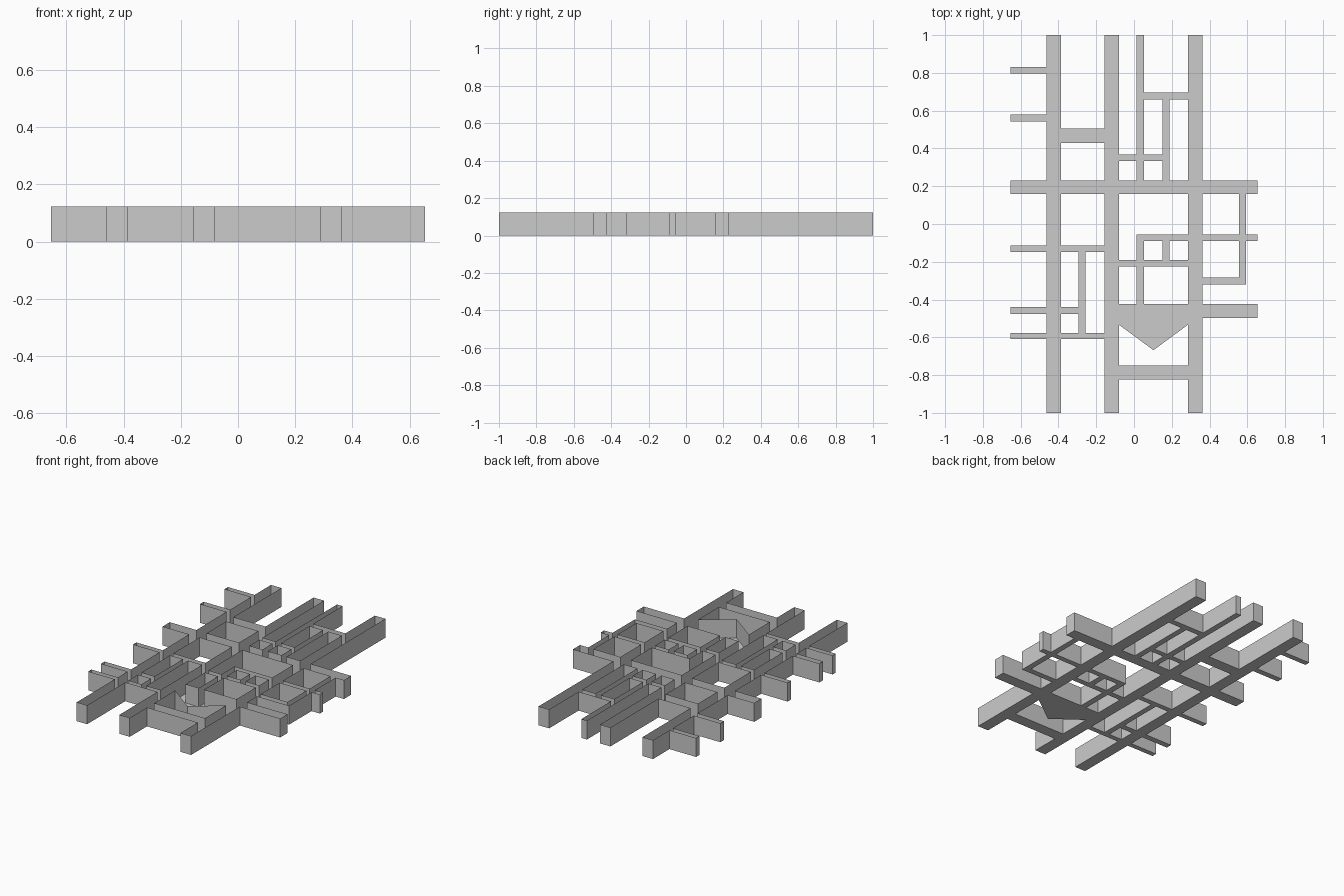
import bpy, bmesh

if "Cube" in bpy.data.objects:
    bpy.data.objects.remove(bpy.data.objects["Cube"])

H = 0.123                       # wall height
END = 0.653                     # outer end of the side streets
L0, L1 = -0.462, -0.387         # left avenue
M0, M1 = -0.155, -0.080         # middle avenue
R0, R1 = 0.286, 0.362           # right avenue
N0, N1 = 0.014, 0.053           # narrow lane
P0, P1 = 0.151, 0.188           # short lane
ARROW_SIDE, ARROW_TIP = -0.533, -0.668

# every street as x0, x1, y0, y1
streets = [
    (L0, L1, -1, 1), (M0, M1, -1, 1), (R0, R1, -1, 1),
    (-END, END, 0.158, 0.231),
    # north blocks
    (-END, L0, 0.796, 0.830), (-END, L0, 0.542, 0.579),
    (L1, M0, 0.430, 0.505),
    (N0, N1, 0.231, 1), (N1, R0, 0.660, 0.697),
    (P0, P1, 0.231, 0.660), (M1, P0, 0.333, 0.367),
    # south-west blocks
    (-END, M0, -0.147, -0.114), (-END, -0.293, -0.477, -0.440),
    (-END, M0, -0.608, -0.576), (-0.293, -0.257, -0.576, -0.147),
    # south-east blocks
    (N0, END, -0.090, -0.056), (M1, R0, -0.225, -0.190),
    (N0, N1, -0.424, -0.056), (P0, P1, -0.190, -0.090),
    (0.556, 0.593, -0.321, 0.158), (R1, 0.593, -0.321, -0.284),
    (R1, END, -0.498, -0.424), (M1, R0, -0.822, -0.748),
    # square part of the pointed plaza
    (M1, R0, ARROW_SIDE, -0.424),
]

bm = bmesh.new()
verts = {}


def vert(x, y):
    if (x, y) not in verts:
        verts[x, y] = bm.verts.new((x, y, 0))
    return verts[x, y]


# floor: the union of all streets, facing down
xs = sorted({v for s in streets for v in s[:2]})
ys = sorted({v for s in streets for v in s[2:]})
for x0, x1 in zip(xs, xs[1:]):
    for y0, y1 in zip(ys, ys[1:]):
        cx, cy = (x0 + x1) / 2, (y0 + y1) / 2
        if any(a < cx < b and c < cy < d for a, b, c, d in streets):
            bm.faces.new([vert(x0, y0), vert(x0, y1), vert(x1, y1), vert(x1, y0)])

# pointed end of the plaza
base = [vert(x, ARROW_SIDE) for x in xs if M1 <= x <= R0]
bm.faces.new(base + [vert((M1 + R0) / 2, ARROW_TIP)])

# walls along the outline, open at the top
tops = {}


def top(v):
    if v not in tops:
        tops[v] = bm.verts.new((v.co.x, v.co.y, H))
    return tops[v]


for e in [e for e in bm.edges if e.is_boundary]:
    loop = e.link_loops[0]
    a, b = loop.vert, loop.link_loop_next.vert
    bm.faces.new([b, a, top(a), top(b)])

mesh = bpy.data.meshes.new("street_channels")
bm.to_mesh(mesh)
bm.free()
bpy.context.collection.objects.link(bpy.data.objects.new("street_channels", mesh))
